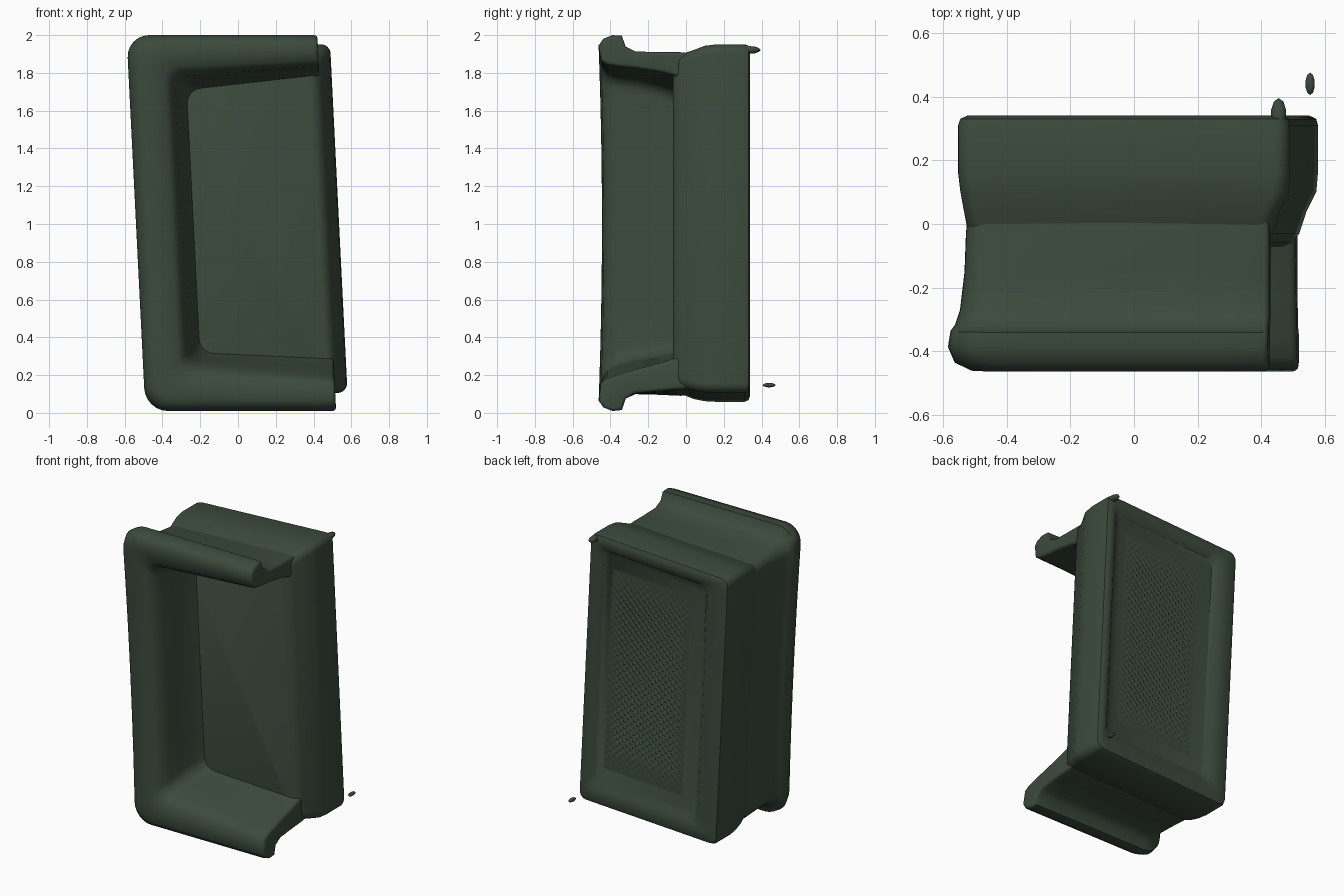
import bpy, bmesh, math

cube = bpy.data.objects.get("Cube")
if cube:
    bpy.data.objects.remove(cube)

green = bpy.data.materials.new("dark_green_fabric")
green.use_nodes = True
colour = (0.045, 0.068, 0.046, 1)
green.diffuse_color = colour
bsdf = green.node_tree.nodes["Principled BSDF"]
bsdf.inputs["Base Color"].default_value = colour
bsdf.inputs["Roughness"].default_value = 0.9


def lean(x, y, z):
    """Sideways lean of the sofa, a sagging rim and a tilted base."""
    sag = 0.02 * max(0, 1 - (z - 1) ** 2) if y < -0.3 else 0
    fade = min(1, max(0, (y + 0.3) / 0.35))
    return (x - 0.05 * (z - 1), y + sag, z + 0.05 * (x - 0.47) * fade)


def finish(bm, name, angle=50):
    for v in bm.verts:
        v.co = lean(*v.co)
    bmesh.ops.recalc_face_normals(bm, faces=bm.faces)
    mesh = bpy.data.meshes.new(name)
    bm.to_mesh(mesh)
    bm.free()
    mesh.materials.append(green)
    ob = bpy.data.objects.new(name, mesh)
    bpy.context.collection.objects.link(ob)
    bpy.ops.object.select_all(action="DESELECT")
    ob.select_set(True)
    bpy.context.view_layer.objects.active = ob
    bpy.ops.object.shade_smooth_by_angle(angle=math.radians(angle))


def arc(cx, cz, r, start, end, n=6):
    steps = [start + (end - start) * i / n for i in range(n + 1)]
    return [(cx + r * math.cos(math.radians(a)), cz + r * math.sin(math.radians(a)))
            for a in steps]


def span(a, b, n):
    return [a + (b - a) * i / n for i in range(n)]


# Back and arms: one rolled wall lofted round a U
END = 0.47
# back x, top arm z, bottom arm z, y, corner radius, thinning of the arm ends
wall_profile = [
    (-0.20, 1.71, 0.36, 0.0, 0.08, 0.05), (-0.235, 1.74, 0.335, -0.07, 0.08, 0.05),
    (-0.26, 1.755, 0.315, -0.13, 0.08, 0.05), (-0.285, 1.775, 0.28, -0.26, 0.08, 0.05),
    (-0.30, 1.785, 0.25, -0.37, 0.08, 0.05), (-0.32, 1.80, 0.225, -0.425, 0.08, 0.045),
    (-0.35, 1.835, 0.19, -0.455, 0.08, 0.03), (-0.47, 1.945, 0.065, -0.465, 0.1, 0),
    (-0.52, 1.98, 0.03, -0.44, 0.12, 0), (-0.54, 2.0, 0.01, -0.39, 0.12, 0),
    (-0.532, 1.997, 0.015, -0.34, 0.12, 0), (-0.52, 1.94, 0.075, -0.322, 0.11, 0),
    (-0.505, 1.914, 0.103, -0.27, 0.09, 0), (-0.49, 1.91, 0.115, -0.15, 0.07, 0),
    (-0.485, 1.91, 0.125, -0.03, 0.06, 0), (-0.475, 1.90, 0.14, 0.08, 0.06, 0)]


def u_path(xl, zt, zb, r, thin):
    pts = [(x, zt) for x in span(END, xl + r, 6)]
    pts += arc(xl + r, zt - r, r, 90, 180)
    pts += [(xl, z) for z in span(zt - r, zb + r, 10)[1:]]
    pts += arc(xl + r, zb + r, r, 180, 270)
    pts += [(x, zb) for x in span(END, xl + r, 6)[::-1]]
    return [(x, z + math.copysign(thin, z - 1) * max(0, (x - xl - r) / (END - xl - r)))
            for x, z in pts]


bm = bmesh.new()
rings = []
for xl, zt, zb, y, r, thin in wall_profile:
    rings.append([bm.verts.new((x, y, z)) for x, z in u_path(xl, zt, zb, r, thin)])
for i, ring in enumerate(rings):
    nxt = rings[(i + 1) % len(rings)]
    for j in range(len(ring) - 1):
        bm.faces.new((ring[j], ring[j + 1], nxt[j + 1], nxt[j]))
caps = [bm.faces.new([r[k] for r in rings]) for k in (0, -1)]
rim = list({e for f in caps for e in f.edges})
bmesh.ops.recalc_face_normals(bm, faces=bm.faces)
bmesh.ops.bevel(bm, geom=rim, offset=0.018, segments=3, affect="EDGES", profile=0.5)
finish(bm, "back_and_arms")

# Seat and base: rounded block with a recessed underside
# x min, x max, z min, z max, y
base_profile = [
    (-0.42, 0.43, 0.18, 1.86, -0.07), (-0.45, 0.455, 0.16, 1.88, -0.06),
    (-0.478, 0.478, 0.137, 1.898, -0.03), (-0.49, 0.50, 0.118, 1.922, 0.04),
    (-0.50, 0.53, 0.108, 1.943, 0.10), (-0.507, 0.535, 0.105, 1.95, 0.16),
    (-0.507, 0.535, 0.105, 1.95, 0.31), (-0.50, 0.53, 0.113, 1.945, 0.33),
    (-0.48, 0.51, 0.135, 1.925, 0.34), (-0.36, 0.47, 0.22, 1.87, 0.337),
    (-0.33, 0.44, 0.26, 1.84, 0.308)]
R = 0.05
bm = bmesh.new()
rings = []
for x0, x1, z0, z1, y in base_profile:
    pts = (arc(x1 - R, z1 - R, R, 0, 90) + arc(x0 + R, z1 - R, R, 90, 180)
           + arc(x0 + R, z0 + R, R, 180, 270) + arc(x1 - R, z0 + R, R, 270, 360))
    rings.append([bm.verts.new((x, y, z)) for x, z in pts])
for a, b in zip(rings, rings[1:]):
    for j in range(len(a)):
        k = (j + 1) % len(a)
        bm.faces.new((a[j], a[k], b[k], b[j]))
bm.faces.new(rings[0])
bm.faces.new(rings[-1])
finish(bm, "seat_and_base", 40)

# Underside webbing: a waffled sheet sunk in the recess
bm = bmesh.new()
nx, nz = 48, 120
grid = []
for j in range(nz + 1):
    row = []
    for i in range(nx + 1):
        u, v = i / nx, j / nz
        fade = min(1, 6 * min(u, 1 - u, v, 1 - v))
        bump = 0.018 * fade * math.sin(i * math.pi / 2 + 0.8) * math.sin(j * math.pi / 2 + 0.8)
        row.append(bm.verts.new((-0.22 + 0.59 * u, 0.312 + bump, 0.36 + 1.38 * v)))
    grid.append(row)
for a, b in zip(grid, grid[1:]):
    for i in range(nx):
        bm.faces.new((a[i], a[i + 1], b[i + 1], b[i]))
finish(bm, "underside_webbing", 60)


# Frayed corner and loose scrap behind the underside
def blob(name, centre, size):
    bm = bmesh.new()
    bmesh.ops.create_icosphere(bm, subdivisions=2, radius=1)
    for v in bm.verts:
        v.co = [c + s * k for c, s, k in zip(centre, size, v.co)]
    finish(bm, name)


blob("frayed_corner", (0.50, 0.34, 1.92), (0.025, 0.055, 0.02))
blob("loose_scrap", (0.51, 0.44, 0.145), (0.015, 0.035, 0.012))
